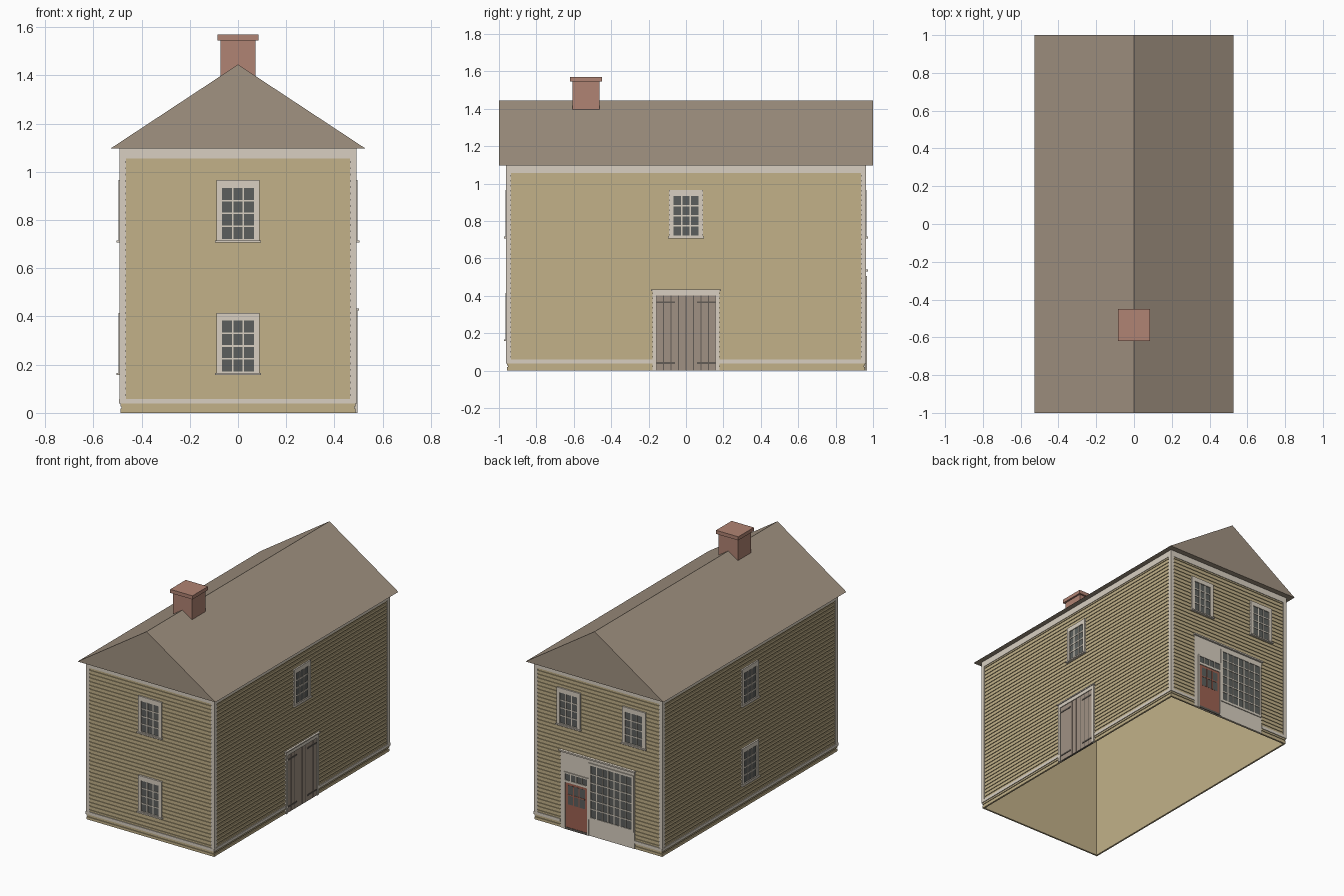
import bpy, bmesh
from mathutils import Matrix, Vector

if "Cube" in bpy.data.objects:
    bpy.data.objects.remove(bpy.data.objects["Cube"], do_unlink=True)


def material(name, r, g, b):
    lin = [((c / 255 + 0.055) / 1.055) ** 2.4 for c in (r, g, b)] + [1]
    m = bpy.data.materials.new(name)
    m.diffuse_color = lin
    m.use_nodes = True
    m.node_tree.nodes["Principled BSDF"].inputs["Base Color"].default_value = lin
    return m


TAN = material("tan siding", 194, 177, 137)
TRIM = material("pale trim", 216, 207, 193)
ROOF = material("brown roof", 161, 146, 129)
WOOD = material("weathered wood", 160, 145, 131)
BRICK = material("brick", 176, 131, 115)
GLASS = material("dark glass", 92, 95, 93)
RED = material("red door", 157, 98, 82)
IRON = material("dark iron", 98, 92, 86)

HX, HY = 0.488, 0.958      # outer faces of the siding
EAVE, RIDGE = 1.097, 1.445


def finish(name, bm, mat):
    bmesh.ops.recalc_face_normals(bm, faces=bm.faces)
    me = bpy.data.meshes.new(name)
    bm.to_mesh(me)
    bm.free()
    me.materials.append(mat)
    ob = bpy.data.objects.new(name, me)
    bpy.context.collection.objects.link(ob)


def add_box(bm, lo, hi):
    lo, hi = Vector(lo), Vector(hi)
    bmesh.ops.create_cube(bm, size=1, matrix=Matrix.Translation((lo + hi) / 2)
                          @ Matrix.Diagonal((hi - lo).to_4d()))


def boxes(name, mat, side, parts):
    """Boxes on a wall: (u0, u1, z0, z1, depth0, depth1), depth outward."""
    bm = bmesh.new()
    for u0, u1, z0, z1, d0, d1 in parts:
        s = -1 if side in ("front", "left") else 1
        if side in ("front", "back"):
            ys = sorted((s * (HY + d0), s * (HY + d1)))
            add_box(bm, (u0, ys[0], z0), (u1, ys[1], z1))
        else:
            xs = sorted((s * (HX + d0), s * (HX + d1)))
            add_box(bm, (xs[0], u0, z0), (xs[1], u1, z1))
    finish(name, bm, mat)


def frame(u0, u1, z0, z1, w, d0, d1):
    return [(u0, u0 + w, z0, z1, d0, d1), (u1 - w, u1, z0, z1, d0, d1),
            (u0 + w, u1 - w, z1 - w, z1, d0, d1), (u0 + w, u1 - w, z0, z0 + w, d0, d1)]


def muntins(u0, u1, z0, z1, cols, rows, t, d0, d1):
    bars = []
    for i in range(1, cols):
        u = u0 + (u1 - u0) * i / cols
        bars.append((u - t, u + t, z0, z1, d0, d1))
    for j in range(1, rows):
        z = z0 + (z1 - z0) * j / rows
        bars.append((u0, u1, z - t, z + t, d0, d1))
    return bars


# Hollow walls, open below: flat inside, grooved boards outside
bm = bmesh.new()
BOARDS, GROOVE, INNER = 42, 0.008, 0.012
step = EAVE / BOARDS
profile = [(EAVE, -INNER), (0, -INNER)]
for i in range(BOARDS):
    z, top = i * step, (i + 1) * step
    profile += [(z, 0), (top - GROOVE, 0), (top - GROOVE, -0.005), (top, -0.005)]
rings = [[bm.verts.new((sx * (HX + o), sy * (HY + o), z))
          for sx, sy in ((-1, -1), (1, -1), (1, 1), (-1, 1))] for z, o in profile]
for a, b in zip(rings, rings[1:] + rings[:1]):
    for k in range(4):
        n = (k + 1) % 4
        bm.faces.new((a[k], a[n], b[n], b[k]))
finish("board_walls", bm, TAN)

# Corner boards, frieze and base trim
T, W = 0.004, 0.023
for side, h in (("front", HX), ("back", HX), ("left", HY), ("right", HY)):
    boxes(side + "_corner_boards", TRIM, side, [
        (-h - T, -h + W, 0.04, EAVE, -0.01, T), (h - W, h + T, 0.04, EAVE, -0.01, T)])
    boxes(side + "_frieze", TRIM, side, [(-h, h, 1.055, EAVE, -0.01, T)])
    runs = [(-h - T, h + T)]
    if side == "right":
        runs = [(-h - T, -0.18), (0.18, h + T)]
    if side == "back":
        runs = [(-h - T, -0.28), (0.29, h + T)]
    boxes(side + "_base_trim", TRIM, side,
          [(a, b, 0.038, 0.058, -0.01, T + 0.001) for a, b in runs])

# Solid gable roof
bm = bmesh.new()
ends = [[bm.verts.new((x, y, z)) for x, z in ((-0.528, EAVE), (0.528, EAVE), (0, RIDGE))]
        for y in (-1, 1)]
bm.faces.new(ends[0])
bm.faces.new(ends[1][::-1])
for k in range(3):
    n = (k + 1) % 3
    bm.faces.new((ends[0][k], ends[1][k], ends[1][n], ends[0][n]))
finish("roof", bm, ROOF)

# Chimney with cap
bm = bmesh.new()
add_box(bm, (-0.073, -0.608, 1.36), (0.073, -0.462, 1.545))
add_box(bm, (-0.085, -0.62, 1.545), (0.085, -0.45, 1.57))
finish("chimney", bm, BRICK)


# Sash windows
def window(name, side, u, z):
    u0, u1, top = u - 0.09, u + 0.09, z + 0.255
    g = (u0 + 0.024, u1 - 0.024, z + 0.012, top - 0.032)
    boxes(name + "_glass", GLASS, side, [(*g, -0.01, 0.002)])
    boxes(name + "_frame", TRIM, side, [
        (u0, g[0], z, top, -0.01, 0.008), (g[1], u1, z, top, -0.01, 0.008),
        (g[0], g[1], g[3], top, -0.01, 0.008), (g[0], g[1], z, g[2], -0.01, 0.008),
        (u0 - 0.005, u1 + 0.005, z - 0.003, z + 0.006, -0.01, 0.016)])
    boxes(name + "_muntins", TRIM, side, muntins(*g, 3, 4, 0.0035, 0, 0.005))


LOW, HIGH = 0.16, 0.71
for name, side, u, z in (("front_lower_window", "front", 0, LOW),
                         ("front_upper_window", "front", 0, HIGH),
                         ("left_lower_window", "left", 0, LOW),
                         ("left_upper_window", "left", 0, HIGH),
                         ("right_upper_window", "right", 0, HIGH),
                         ("back_window_a", "back", 0.225, HIGH),
                         ("back_window_b", "back", -0.275, HIGH)):
    # The left wall names follow -x, the right wall names +x
    window(name, side, u, z)

# Double plank door on the right wall
boxes("plank_door_frame", TRIM, "right", [
    (-0.18, -0.16, 0, 0.40, -0.01, 0.008), (0.16, 0.18, 0, 0.40, -0.01, 0.008),
    (-0.18, 0.18, 0.40, 0.425, -0.01, 0.008), (-0.186, 0.186, 0.425, 0.433, -0.01, 0.014)])
boxes("plank_door_gaps", IRON, "right", [(-0.16, 0.16, 0, 0.40, -0.01, 0.002)])
boxes("plank_door", WOOD, "right", [
    (-0.158 + i * 0.04, -0.122 + i * 0.04, 0, 0.40, 0, 0.003) for i in range(8)])
boxes("door_straps", IRON, "right", [(min(s * 0.16, s * 0.06), max(s * 0.16, s * 0.06),
                                      z - 0.005, z + 0.005, 0.002, 0.006)
                                     for s in (-1, 1) for z in (0.04, 0.365)])

# Shop front on the back wall
shop = (-0.26, 0.055, 0.13, 0.49)
door = (0.08, 0.25, 0.015, 0.325)
transom = (0.08, 0.25, 0.34, 0.385)
boxes("shop_front_panel", TRIM, "back", [(-0.28, 0.29, 0, 0.53, -0.01, 0.003),
                                         (-0.286, 0.296, 0.53, 0.54, -0.01, 0.016)])
boxes("shop_front_casing", TRIM, "back",
      frame(shop[0] - 0.015, shop[1] + 0.015, shop[2] - 0.015, shop[3] + 0.015, 0.015, 0, 0.009)
      + [(0.07, 0.08, 0, 0.395, 0, 0.009), (0.25, 0.26, 0, 0.395, 0, 0.009),
         (0.08, 0.25, 0.385, 0.395, 0, 0.009), (0.08, 0.25, 0.325, 0.34, 0, 0.009)])
boxes("shop_window_glass", GLASS, "back", [(*shop, 0, 0.005)])
boxes("shop_window_muntins", TRIM, "back", muntins(*shop, 7, 6, 0.0035, 0.004, 0.008))
boxes("transom_glass", GLASS, "back", [(*transom, 0, 0.005)])
boxes("transom_muntins", TRIM, "back", muntins(*transom, 4, 1, 0.003, 0.004, 0.008))
boxes("shop_door", RED, "back", [(*door, 0, 0.005)])
pane = (0.1, 0.23, 0.175, 0.308)
boxes("shop_door_glass", GLASS, "back", [(*pane, 0.004, 0.006)])
boxes("shop_door_muntins", RED, "back", muntins(*pane, 3, 2, 0.004, 0.005, 0.008))
boxes("shop_door_sill", IRON, "back", [(0.08, 0.25, 0, 0.015, 0, 0.008)])
